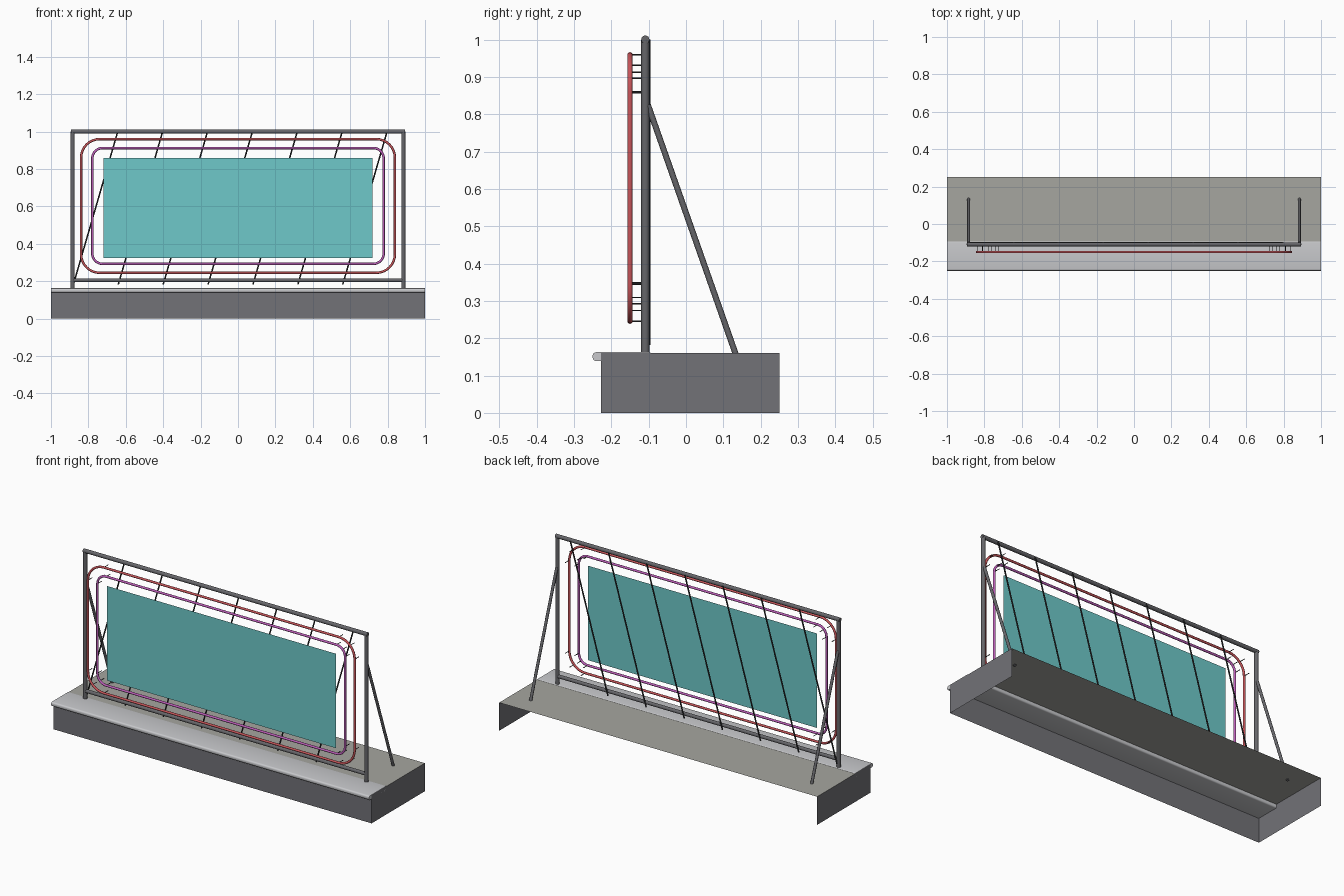
import bpy, bmesh, math
from mathutils import Vector

if "Cube" in bpy.data.objects:
    bpy.data.objects.remove(bpy.data.objects["Cube"])


def material(name, r, g, b):
    lin = [((c / 255 + 0.055) / 1.055) ** 2.4 for c in (r, g, b)]
    m = bpy.data.materials.new(name)
    m.diffuse_color = (*lin, 1)
    m.use_nodes = True
    m.node_tree.nodes["Principled BSDF"].inputs["Base Color"].default_value = m.diffuse_color
    return m


WALL = material("wall grey", 114, 114, 119)
ROOF = material("warm grey", 166, 166, 160)
COPING = material("light stone", 200, 201, 204)
STEEL = material("steel grey", 102, 102, 106)
DARK = material("dark rod", 48, 49, 51)
TEAL = material("teal", 110, 201, 202)
RED = material("red", 200, 85, 90)
PURPLE = material("purple", 190, 95, 185)


def add_object(name, bm, *mats):
    me = bpy.data.meshes.new(name)
    bm.to_mesh(me)
    bm.free()
    ob = bpy.data.objects.new(name, me)
    bpy.context.collection.objects.link(ob)
    for m in mats:
        me.materials.append(m)
    return ob


def smooth(ob):
    bpy.ops.object.select_all(action='DESELECT')
    ob.select_set(True)
    bpy.context.view_layer.objects.active = ob
    bpy.ops.object.shade_smooth_by_angle(angle=math.radians(40))


def rod(name, a, b, r, mat, sides=12):
    a, b = Vector(a), Vector(b)
    bm = bmesh.new()
    bmesh.ops.create_cone(bm, cap_ends=True, segments=sides,
                          radius1=r, radius2=r, depth=(b - a).length)
    q = (b - a).to_track_quat('Z', 'Y')
    bmesh.ops.rotate(bm, verts=bm.verts, matrix=q.to_matrix())
    bmesh.ops.translate(bm, verts=bm.verts, vec=(a + b) / 2)
    smooth(add_object(name, bm, mat))


def quad(bm, pts, index=0):
    f = bm.faces.new([bm.verts.new(p) for p in pts])
    f.material_index = index


# Plinth shell: front and end walls plus a top deck, open below and behind
FRONT, BACK, H = -0.228, 0.25, 0.16
bm = bmesh.new()
quad(bm, [(-1, FRONT, 0), (1, FRONT, 0), (1, FRONT, H), (-1, FRONT, H)])
quad(bm, [(1, FRONT, 0), (1, BACK, 0), (1, BACK, H), (1, FRONT, H)])
quad(bm, [(-1, BACK, 0), (-1, FRONT, 0), (-1, FRONT, H), (-1, BACK, H)])
quad(bm, [(-1, -0.1, H), (1, -0.1, H), (1, BACK, H), (-1, BACK, H)], 1)
add_object("plinth", bm, WALL, ROOF)

# Coping slab with rounded long edges, extruded from a profile
z0, z1, y0, y1, r = 0.139, 0.1625, -0.25, -0.09, 0.009
profile = []
for cy, cz, start in ((y1 - r, z1 - r, 0), (y0 + r, z1 - r, 90),
                      (y0 + r, z0 + r, 180), (y1 - r, z0 + r, 270)):
    for k in range(5):
        t = math.radians(start + 22.5 * k)
        profile.append((cy + r * math.cos(t), cz + r * math.sin(t)))
bm = bmesh.new()
face = bm.faces.new([bm.verts.new((-1, y, z)) for y, z in profile])
ext = bmesh.ops.extrude_face_region(bm, geom=[face], use_keep_orig=True)
bmesh.ops.translate(bm, vec=(2, 0, 0),
                    verts=[v for v in ext["geom"] if isinstance(v, bmesh.types.BMVert)])
bmesh.ops.recalc_face_normals(bm, faces=bm.faces)
smooth(add_object("coping", bm, COPING))

# Frame posts, rails and rear braces
FY, FX = -0.109, 0.884
for side, s in (("left", -1), ("right", 1)):
    rod(side + "_post", (s * FX, FY, 0.155), (s * FX, FY, 1.0), 0.011, STEEL, 16)
    rod(side + "_brace", (s * FX, -0.102, 0.825), (s * FX, 0.134, 0.155), 0.008, STEEL)
rod("top_rail", (-FX - 0.01, FY, 1.0), (FX + 0.01, FY, 1.0), 0.011, STEEL, 16)
rod("bottom_rail", (-FX, FY, 0.205), (FX, FY, 0.205), 0.01, STEEL, 16)

# Slanted rods behind the panel
for i in range(7):
    x = -0.88 + 0.24 * i
    rod(f"slanted_rod_{i + 1}", (x, -0.099, 0.183), (x + 0.237, -0.099, 1.0), 0.004, DARK, 8)

# Display panel
TY = -0.15
bm = bmesh.new()
quad(bm, [(-0.72, TY, 0.323), (0.72, TY, 0.323), (0.72, TY, 0.86), (-0.72, TY, 0.86)])
add_object("panel", bm, TEAL)


# Rounded rectangular tube loops, held by pins at the corners
def tube_loop(name, hx, zlo, zhi, rad, mat):
    pts, pins = [], []
    for cx, cz, start in ((hx - rad, zhi - rad, 0), (rad - hx, zhi - rad, 90),
                          (rad - hx, zlo + rad, 180), (hx - rad, zlo + rad, 270)):
        for k in range(9):
            t = math.radians(start + 90 * k / 8)
            p = (cx + rad * math.cos(t), TY, cz + rad * math.sin(t))
            pts.append(p)
            if k % 4 == 0:
                pins.append(p)
    bm = bmesh.new()
    rings, n, tr = [], len(pts), 0.0065
    for i, p in enumerate(pts):
        d = (Vector(pts[(i + 1) % n]) - Vector(p)).normalized() \
            + (Vector(p) - Vector(pts[i - 1])).normalized()
        out = d.normalized().cross(Vector((0, 1, 0)))
        rings.append([bm.verts.new(Vector(p) + tr * (
            out * math.cos(a * math.pi / 5) + Vector((0, math.sin(a * math.pi / 5), 0))))
            for a in range(10)])
    for i in range(n):
        r0, r1 = rings[i], rings[(i + 1) % n]
        for a in range(10):
            b = (a + 1) % 10
            bm.faces.new((r0[a], r0[b], r1[b], r1[a]))
    bmesh.ops.recalc_face_normals(bm, faces=bm.faces)
    smooth(add_object(name, bm, mat))
    for i, (x, y, z) in enumerate(pins):
        rod(f"{name}_pin_{i + 1}", (x, y, z), (x, -0.112, z), 0.002, DARK, 6)


tube_loop("outer_tube", 0.839, 0.245, 0.96, 0.1, RED)
tube_loop("inner_tube", 0.779, 0.293, 0.912, 0.055, PURPLE)
